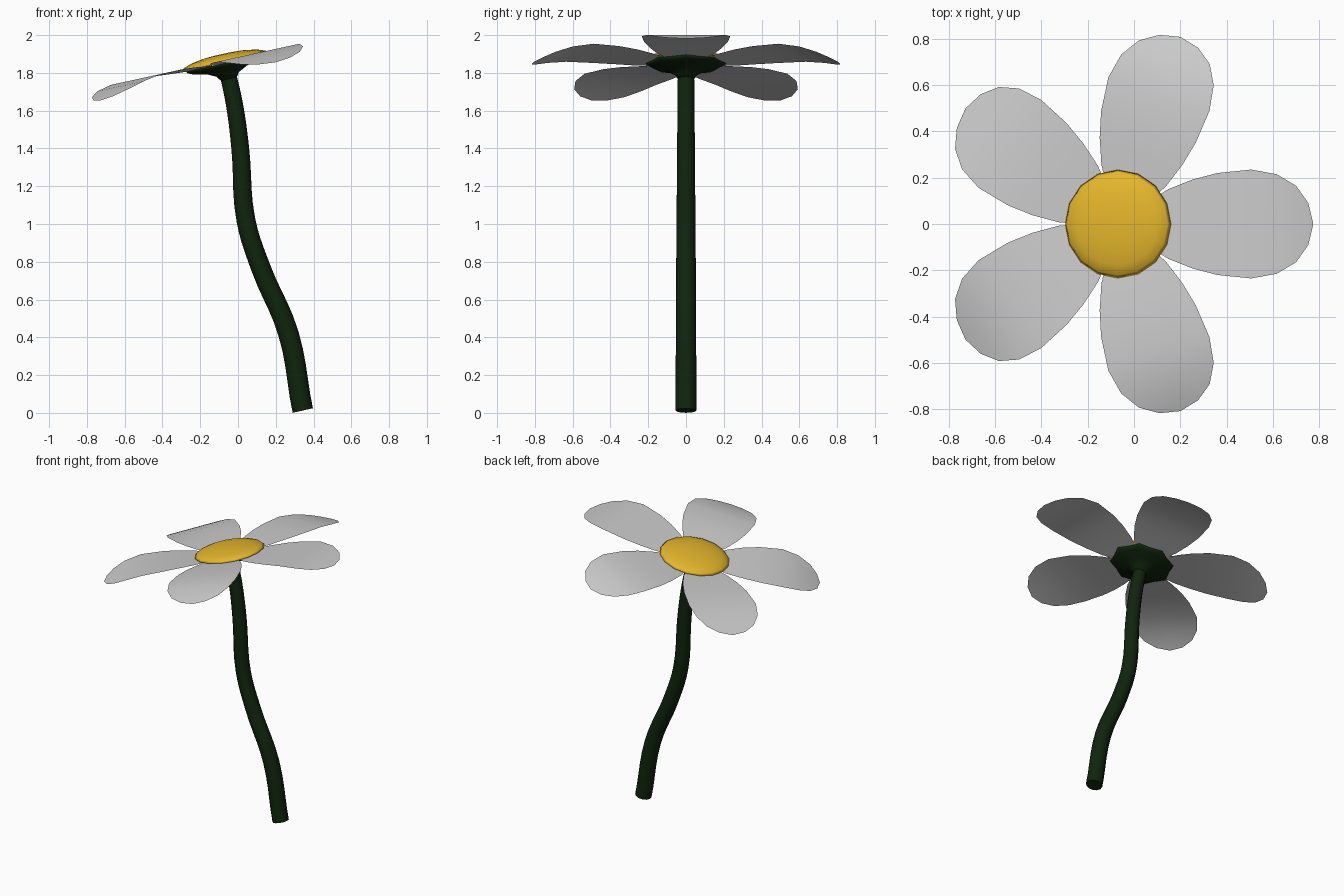
import bpy, bmesh, math
from mathutils import Matrix

if "Cube" in bpy.data.objects:
    bpy.data.objects.remove(bpy.data.objects["Cube"])

# Tilted frame shared by every part of the flower head
HEAD = Matrix.Translation((-0.07, 0, 1.865)) @ Matrix.Rotation(math.radians(-12.3), 4, 'Y')


def material(name, rgb):
    m = bpy.data.materials.new(name)
    m.diffuse_color = (*rgb, 1)
    m.use_nodes = True
    m.node_tree.nodes["Principled BSDF"].inputs["Base Color"].default_value = m.diffuse_color
    return m


GREEN = material("dark_green", (0.005, 0.018, 0.004))
YELLOW = material("yellow", (0.78, 0.47, 0.025))


def finish(name, bm, matrix, mat=None):
    bmesh.ops.recalc_face_normals(bm, faces=bm.faces)
    if sum(f.normal.z * f.calc_area() for f in bm.faces) < 0 and mat is None:
        bmesh.ops.reverse_faces(bm, faces=bm.faces)
    for f in bm.faces:
        f.smooth = True
    me = bpy.data.meshes.new(name)
    bm.to_mesh(me)
    bm.free()
    ob = bpy.data.objects.new(name, me)
    ob.matrix_world = matrix
    if mat:
        me.materials.append(mat)
    bpy.context.collection.objects.link(ob)
    return ob


def lathe(name, profile, mat, sides=16):
    """Spin (radius, notch radius, z) rings; odd corners use the notch radius."""
    bm = bmesh.new()
    rings = []
    for r, notch, z in profile:
        ring = []
        for i in range(sides):
            a = 2 * math.pi * i / sides
            rr = notch if i % 2 else r
            ring.append(bm.verts.new((rr * math.cos(a), rr * math.sin(a), z)))
        rings.append(ring)
    for lo, hi in zip(rings, rings[1:]):
        for i in range(sides):
            j = (i + 1) % sides
            bm.faces.new((lo[i], lo[j], hi[j], hi[i]))
    bm.faces.new(rings[0])
    bm.faces.new(rings[-1])
    return finish(name, bm, HEAD, mat)


# Stem: S-shaped tapering tube (x, z, radius)
curve = bpy.data.curves.new("stem", 'CURVE')
curve.dimensions = '3D'
curve.bevel_depth = 1
curve.bevel_resolution = 4
curve.resolution_u = 5
curve.use_fill_caps = True
path = [(0.343, 0.0125, 0.055), (0.267, 0.42, 0.054), (0.12, 0.77, 0.052),
        (0.042, 1.02, 0.050), (0.012, 1.40, 0.047), (-0.02, 1.64, 0.045),
        (-0.062, 1.83, 0.043)]
spline = curve.splines.new('BEZIER')
spline.bezier_points.add(len(path) - 1)
for p, (x, z, r) in zip(spline.bezier_points, path):
    p.co = (x, 0, z)
    p.radius = r
    p.handle_left_type = p.handle_right_type = 'AUTO'
# Lean the bottom end so its cut matches the stem's slope
first = spline.bezier_points[0]
first.handle_left_type = first.handle_right_type = 'FREE'
first.handle_right = (0.313, 0, 0.145)
first.handle_left = (0.373, 0, -0.12)
stem = bpy.data.objects.new("stem", curve)
curve.materials.append(GREEN)
bpy.context.collection.objects.link(stem)

# Flower centre: shallow dome
lathe("flower_centre", [(0.20, 0.20, -0.012), (0.234, 0.234, -0.007),
                        (0.222, 0.222, 0.006), (0.18, 0.18, 0.021), (0.11, 0.11, 0.033),
                        (0.04, 0.04, 0.037)], YELLOW)

# Calyx: flared cup under the petals, with a slightly jagged rim
lathe("calyx", [(0.043, 0.043, -0.10), (0.06, 0.06, -0.075), (0.11, 0.11, -0.05),
                (0.18, 0.17, -0.036), (0.205, 0.185, -0.025), (0.212, 0.19, -0.014)], GREEN)

# Petals: thin sheets (distance from centre, half width, height), drooping at the tip
PETAL = [(0.04, 0.03, -0.020), (0.12, 0.09, -0.018), (0.22, 0.150, -0.011),
         (0.33, 0.192, -0.002), (0.44, 0.220, 0.003), (0.59, 0.235, 0.003),
         (0.70, 0.215, -0.015), (0.78, 0.165, -0.039), (0.83, 0.090, -0.058)]
for n in range(5):
    bm = bmesh.new()
    rows = [[bm.verts.new((r, s * w, z)) for s in (-1, 0, 1)] for r, w, z in PETAL]
    for a, b in zip(rows, rows[1:]):
        for k in range(2):
            bm.faces.new((a[k], b[k], b[k + 1], a[k + 1]))
    tip = bm.verts.new((0.85, 0, -0.066))
    for k in range(2):
        bm.faces.new((rows[-1][k], tip, rows[-1][k + 1]))
    finish(f"petal_{n + 1}", bm, HEAD @ Matrix.Rotation(math.radians(72 * n), 4, 'Z'))
